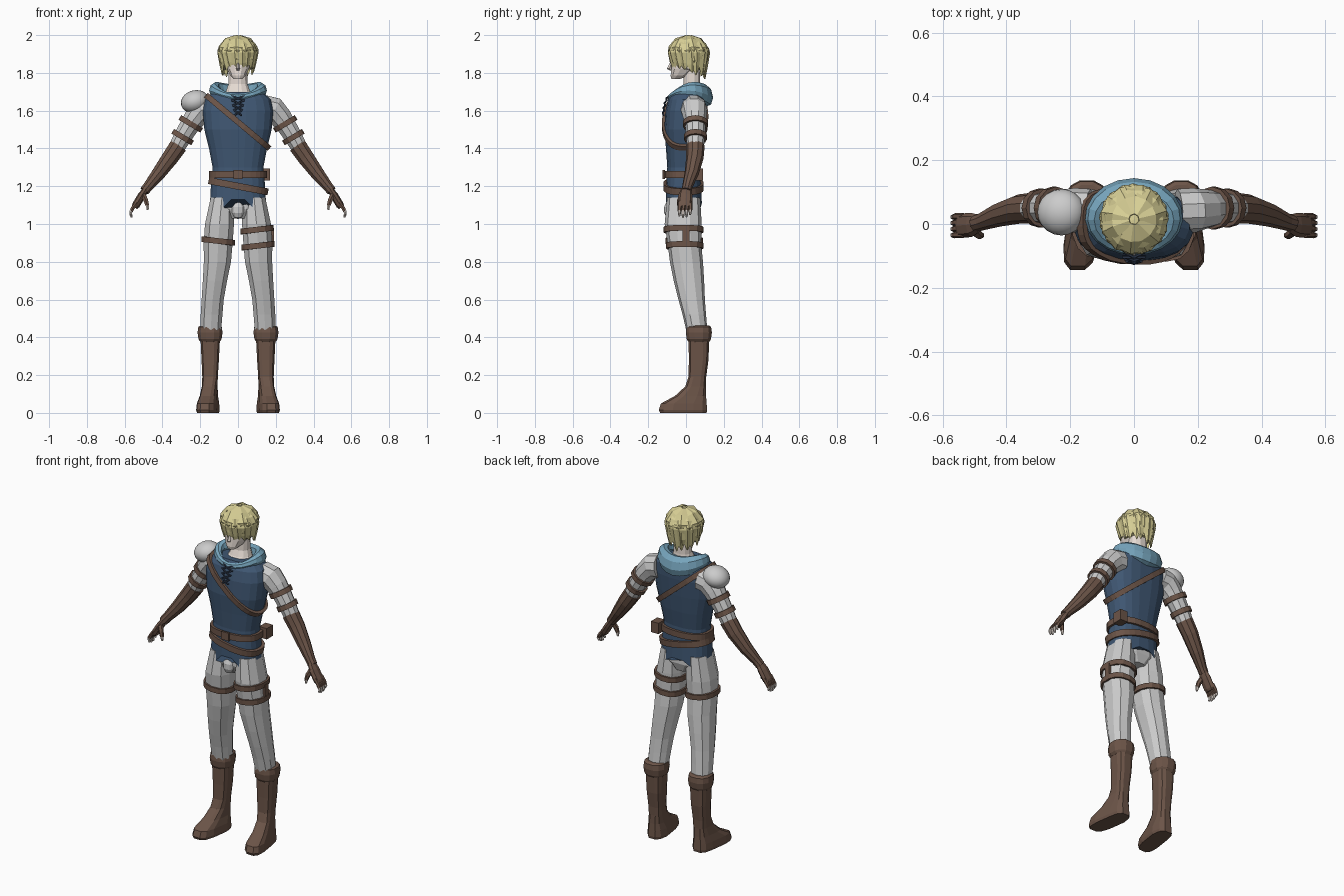
import bpy, bmesh, random
from math import sin, cos, pi, radians
from mathutils import Vector as V

if "Cube" in bpy.data.objects:
    bpy.data.objects.remove(bpy.data.objects["Cube"])
random.seed(4)

COLORS = {"blue": (.05, .095, .17), "light_blue": (.18, .37, .5), "brown": (.15, .09, .065),
          "hair": (.68, .62, .3), "skin": (.8, .72, .66), "dark": (.03, .045, .08)}
mats = {}

def paint(ob, color):
    if color:
        if color not in mats:
            mats[color] = bpy.data.materials.new(color)
            mats[color].diffuse_color = (*COLORS[color], 1)
        ob.data.materials.append(mats[color])
    return ob

def loft(name, rings, color=None, cyclic=False):
    """Skin a list of equal-length point rings."""
    bm = bmesh.new()
    vs = [[bm.verts.new(p) for p in r] for r in rings]
    n = len(vs[0])
    for i in range(len(vs) if cyclic else len(vs) - 1):
        a, b = vs[i], vs[(i + 1) % len(vs)]
        for j in range(n):
            k = (j + 1) % n
            bm.faces.new((a[j], a[k], b[k], b[j]))
    if not cyclic:
        bm.faces.new(vs[0])
        bm.faces.new(vs[-1])
    bmesh.ops.recalc_face_normals(bm, faces=bm.faces)
    me = bpy.data.meshes.new(name)
    bm.to_mesh(me)
    bm.free()
    ob = bpy.data.objects.new(name, me)
    bpy.context.collection.objects.link(ob)
    return paint(ob, color)

def spow(c, e):
    return (abs(c) ** e) * (1 if c > 0 else -1)

def section(z, cx, rx, yf, yb, n=12, e=.85):
    """Horizontal superellipse ring between front yf and back yb."""
    return [V((cx + rx * spow(cos(t), e), (yf + yb) / 2 + (yb - yf) / 2 * spow(sin(t), e), z))
            for t in [2 * pi * (i + .5) / n for i in range(n)]]

def interp(table, z):
    rows = sorted(table)
    for a, b in zip(rows, rows[1:]):
        if z <= b[0]:
            f = max(0, (z - a[0]) / (b[0] - a[0]))
            return [p + (q - p) * f for p, q in zip(a, b)]
    return list(rows[-1])

def ring(c, axis, ru, rv, n=10):
    """Ring perpendicular to axis; ru runs mostly along y."""
    axis = V(axis).normalized()
    side = V((0, 1, 0)) if abs(axis.y) < .9 else V((1, 0, 0))
    u = (side - axis * side.dot(axis)).normalized()
    v = axis.cross(u)
    return [V(c) + u * ru * cos(2 * pi * i / n) + v * rv * sin(2 * pi * i / n) for i in range(n)]

def tube(name, pts, color=None, n=10, flat=1):
    """pts: (x, y, z, radius); flat scales the radius across the y-ish axis."""
    P = [V(p[:3]) for p in pts]
    rings = []
    for i, p in enumerate(pts):
        d = P[min(i + 1, len(P) - 1)] - P[max(i - 1, 0)]
        rings.append(ring(P[i], d, p[3], p[3] * flat, n))
    return loft(name, rings, color)

def band(name, pts, up, w=.036, thick=.014, color="brown"):
    """Leather strap following a closed contour."""
    up = V(up).normalized()
    mid = sum(pts, V()) / len(pts)
    rings = []
    for p in pts:
        o = p - mid
        o = (o - up * o.dot(up)).normalized()
        rings.append([p - o * .004 - up * w / 2, p + o * thick - up * w / 2,
                      p + o * thick + up * w / 2, p - o * .004 + up * w / 2])
    return loft(name, rings, color, True)

def ball(name, loc, rad, color=None, seg=16, rot=0):
    bpy.ops.mesh.primitive_uv_sphere_add(segments=seg, ring_count=seg // 2, location=loc, rotation=(0, rot, 0))
    ob = bpy.context.object
    ob.name, ob.scale = name, rad
    return paint(ob, color)

def box(name, loc, size, color, rot=0):
    bpy.ops.mesh.primitive_cube_add(size=1, location=loc, rotation=(0, rot, 0))
    ob = bpy.context.object
    ob.name, ob.scale = name, size
    return paint(ob, color)

# Tunic with notched hem
torso = [(1.10, .150, -.108, .085), (1.2, .145, -.106, .08), (1.3, .136, -.10, .075), (1.4, .155, -.107, .09),
         (1.5, .18, -.116, .10), (1.6, .188, -.11, .108), (1.66, .175, -.096, .108), (1.70, .13, -.07, .10)]
def torso_ring(z, n=20):
    z, rx, yf, yb = interp(torso, z)
    return section(z, 0, rx, yf, yb, n, .8)
rings = [torso_ring(t[0]) for t in torso]
for p in rings[0]:
    p.z = 1.08 + max(0, .085 - abs(p.x)) * (1.0 if p.y < 0 else .6) + max(0, abs(p.x) - .09) * .5
loft("tunic", rings, "blue")

# Belts and diagonal chest strap
def torso_band(name, z0, slope, w):
    pts = []
    for j in range(28):
        z = z0
        for _ in range(8):
            p = torso_ring(z, 28)[j]
            z = (z + z0 + slope * p.x) / 2
        pts.append(V((p.x, p.y, z0 + slope * p.x)))
    band(name, pts, (-slope, 0, 1), w)
torso_band("upper_belt", 1.262, 0, .036)
torso_band("lower_belt", 1.20, -.19, .036)
torso_band("chest_strap", 1.54, -.84, .03)
box("belt_pouch", (.145, .06, 1.262), (.05, .06, .065), "brown")
box("belt_buckle", (.0, -.118, 1.262), (.05, .012, .048), "brown")

# Chest laces
for i in range(4):
    z = 1.575 + i * .026
    y0, y1 = interp(torso, z)[2] - .006, interp(torso, z + .03)[2] - .006
    for s in (-1, 1):
        w = .02 + i * .005
        tube("lace", [(-s * w, y0, z, .005), (0, (y0 + y1) / 2 - .008, z + .013, .005), (s * w, y1, z + .026, .005)], "dark", 5)

# Hood draped round the neck
rings = []
for i in range(20):
    t = 2 * pi * i / 20
    b = (1 + sin(t)) / 2
    c = V((.125 * cos(t), .012 + .093 * sin(t), 1.67 + .035 * cos(t) ** 2 + .01 * b))
    out = V((cos(t), sin(t), -.25 * b)).normalized()
    rad, h = .017 + .023 * b, .018 + .040 * b
    rings.append([c + out * rad * cos(a) + V((0, 0, h * sin(a))) for a in [2 * pi * k / 8 for k in range(8)]])
loft("hood", rings, "light_blue", True)

# Neck, head, nose, ears
loft("neck", [section(1.67, 0, .09, -.07, .08), section(1.705, 0, .065, -.03, .08),
              section(1.74, 0, .052, -.015, .075), section(1.82, 0, .05, -.015, .075)], "skin")
loft("head", [section(*r) for r in [(1.768, 0, .024, -.078, -.03), (1.785, 0, .042, -.083, .02), (1.82, 0, .06, -.08, .07),
              (1.87, 0, .07, -.078, .095), (1.94, 0, .065, -.06, .09), (1.97, 0, .04, -.03, .06)]], "skin")
loft("nose", [ring((0, -.078, 1.85), (0, -.2, -1), .008, .006, 4), ring((0, -.088, 1.822), (0, 0, -1), .014, .010, 4),
              ring((0, -.078, 1.812), (0, 0, -1), .006, .006, 4)], "skin")
for s in (-1, 1):
    ball("ear", (s * .07, .015, 1.845), (.012, .02, .03), "skin", 8)

# Hair: faceted cap plus layered locks
HC, HR = V((0, .015, 1.892)), V((.1, .103, .1))
bpy.ops.mesh.primitive_ico_sphere_add(subdivisions=3, radius=1, location=HC)
cap = bpy.context.object
cap.name = "hair_cap"
for v in cap.data.vertices:
    low = -.2 if v.co.y < -.4 else -.75
    v.co = v.co * random.uniform(.97, 1.03)
    v.co.z = max(v.co.z, low)
    v.co = V((v.co.x * HR.x, v.co.y * HR.y, v.co.z * HR.z))
paint(cap, "hair")
for start, count, drop, r in [(8, 7, .035, 1.03), (35, 11, .065, 1.0), (58, 17, 0, .98)]:
    for i in range(count):
        a = 2 * pi * (i + random.uniform(-.2, .2)) / count
        back = (1 + sin(a)) / 2
        tip = 1.822 - .045 * back + drop + random.uniform(-.012, .012)
        rings = []
        for k in range(5):
            f = k / 4
            th = radians(start + (92 - start) * min(1, f * 1.4))
            aa = a + .15 * f
            o = V((cos(aa) * sin(th), sin(aa) * sin(th), cos(th)))
            p = HC + V((o.x * HR.x, o.y * HR.y, o.z * HR.z)) * r
            if f > .7:
                p.z += (tip - p.z) * (f - .5) * 2
                p -= V((o.x, o.y, 0)) * .016 * f
            tang = V((-sin(aa), cos(aa), 0))
            w = (.022, .034, .036, .026, .003)[k]
            h = (.006, .012, .013, .011, .003)[k]
            rings.append([p + tang * w, p + o * h, p - tang * w, p - o * h])
        loft("hair_lock", rings, "hair")

# Pelvis and front flap
loft("pelvis", [section(1.03, 0, .06, -.08, .06), section(1.08, 0, .14, -.098, .078), section(1.17, 0, .142, -.1, .075)])
ball("front_flap", (0, -.085, 1.075), (.036, .032, .05), None, 10)

leg = [(1.14, .085, .062, -.1, .075), (1.0, .098, .08, -.113, .083), (.9, .105, .08, -.098, .08), (.8, .109, .075, -.085, .09),
       (.7, .122, .067, -.065, .096), (.6, .134, .061, -.04, .1), (.52, .14, .06, -.018, .106), (.42, .145, .057, .005, .115)]
boot = [(.40, .147, .053, .012, .125), (.28, .147, .047, .014, .12), (.19, .148, .042, .012, .108), (.14, .148, .041, -.005, .106),
        (.09, .15, .045, -.06, .108), (.05, .15, .053, -.135, .112), (.015, .15, .056, -.147, .115), (0, .15, .052, -.14, .112)]
arm = [(.14, .04, 1.615, .07), (.19, .043, 1.605, .07), (.225, .047, 1.565, .062), (.26, .05, 1.515, .054),
       (.30, .05, 1.45, .049), (.335, .05, 1.385, .043)]
gauntlet = [(.315, .05, 1.415, .049), (.36, .047, 1.35, .046), (.42, .03, 1.268, .038), (.475, .008, 1.2, .028), (.495, .002, 1.175, .027)]

for s in (-1, 1):
    side = "left" if s > 0 else "right"
    # Legs with thigh straps
    loft(side + "_leg", [section(z, s * cx, rx, a, b, 10) for z, cx, rx, a, b in leg])
    for z in ((.97, .885) if s > 0 else (.91,)):
        _, cx, rx, a, b = interp(leg, z)
        pts = section(z, s * cx, rx, a, b, 14)
        for p in pts:
            p.z += (p.x - s * cx) * .12 * s
        band(side + "_thigh_strap", pts, (0, 0, 1), .03, .01)
    # Boots with splayed toes and rolled cuff
    rings = [section(z, s * cx, rx, a, b, 12, .65) for z, cx, rx, a, b in boot]
    for r in rings[3:]:
        for p in r:
            p.x += s * max(0, .05 - p.y) * .14
    loft(side + "_boot", rings, "brown")
    loft(side + "_boot_cuff", [section(z, s * .148, rx, .068 - ry, .068 + ry, 12) for z, rx, ry in
         [(.375, .052, .056), (.39, .063, .066), (.425, .068, .071), (.455, .064, .067), (.462, .052, .056)]], "brown")
    # Sleeves, gauntlets and arm straps
    m = lambda pts: [(s * p[0], *p[1:]) for p in pts]
    tube(side + "_sleeve", m(arm))
    tube(side + "_gauntlet", m(gauntlet), "brown")
    for x, z, r in ((.25, 1.53, .056), (.293, 1.46, .05)):
        d = (s * .5, 0, -.85)
        band(side + "_arm_strap", ring((s * x, .05, z), d, r, r, 12), d, .028, .011)
    # Hand, fingers and thumb
    tube(side + "_palm", m([(.488, .002, 1.185, .028), (.51, -.003, 1.15, .038), (.54, -.005, 1.10, .038), (.548, -.005, 1.088, .03)]), "brown", 8, .55)
    for i in range(4):
        y, dz = .024 - i * .019, (.014, .003, 0, .008)[i]
        tube(side + "_glove_finger", m([(.535, y, 1.115, .011), (.557, y, 1.085, .011), (.565, y - .002, 1.068, .010)]), "brown", 6)
        tube(side + "_fingertip", m([(.565, y - .002, 1.072, .009), (.569, y - .002, 1.05 + dz, .008), (.563, y - .002, 1.034 + dz, .005)]), "skin", 6)
    tube(side + "_glove_thumb", m([(.505, -.018, 1.16, .016), (.488, -.033, 1.125, .014), (.48, -.036, 1.098, .011)]), "brown", 6)
    tube(side + "_thumb_tip", m([(.48, -.036, 1.1, .01), (.478, -.037, 1.075, .006)]), "skin", 6)

# Thigh holster between the left straps
box("thigh_holster", (.183, .0, .928), (.016, .035, .1), "brown")

# Shoulder guard
guard = ball("shoulder_guard", (-.228, .037, 1.648), (.076, .073, .06), None, 20, radians(-15))
bpy.ops.object.shade_smooth_by_angle()

for m in bpy.data.materials:
    if m.users and not m.is_grease_pencil:
        m.use_nodes = True
        m.node_tree.nodes["Principled BSDF"].inputs["Base Color"].default_value = m.diffuse_color
